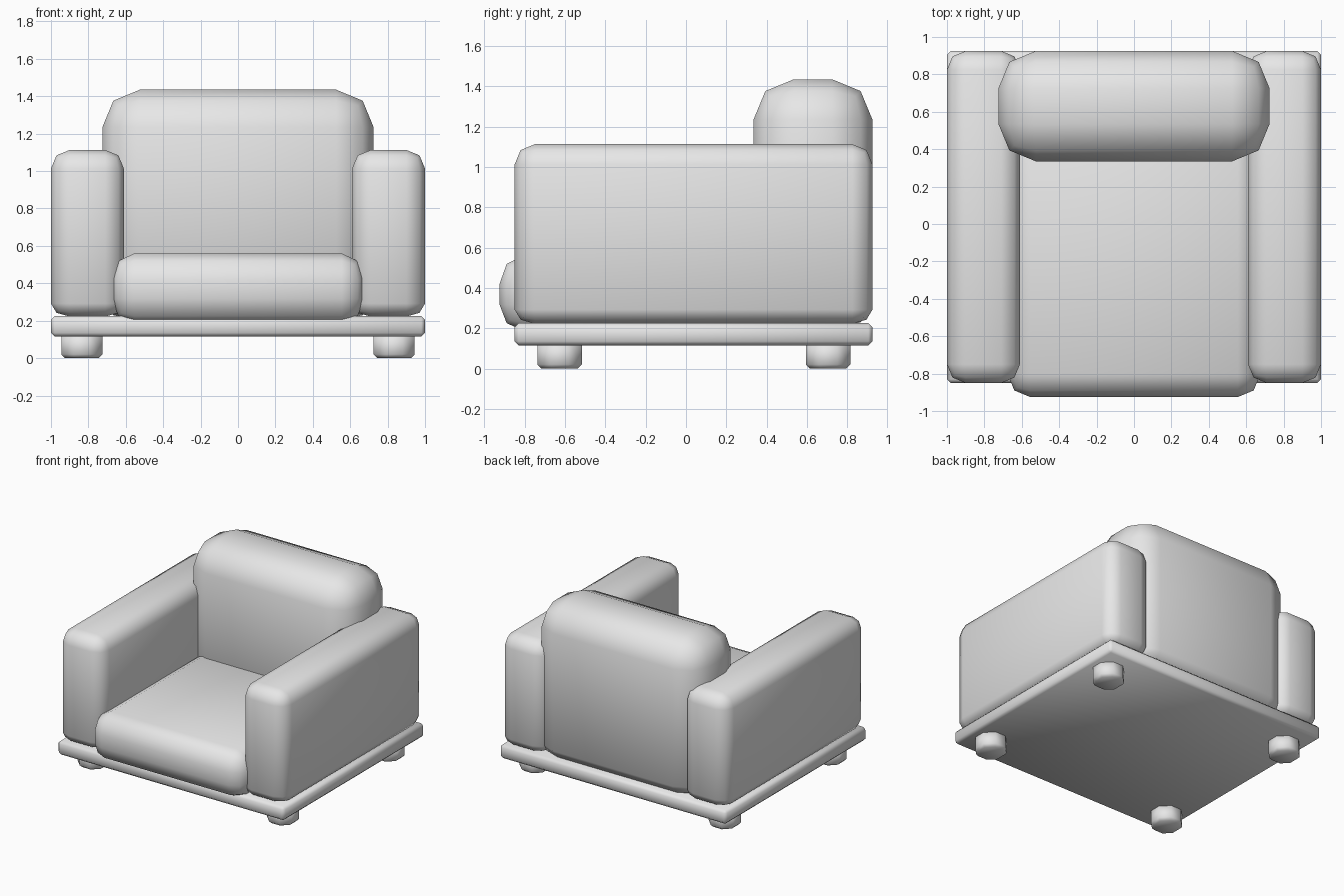
import bpy
import bmesh
from mathutils import Vector

if "Cube" in bpy.data.objects:
    bpy.data.objects.remove(bpy.data.objects["Cube"], do_unlink=True)

grey = bpy.data.materials.new("light_grey")
grey.use_nodes = True
grey.diffuse_color = (0.8, 0.8, 0.8, 1)
grey.node_tree.nodes["Principled BSDF"].inputs["Base Color"].default_value = (0.8, 0.8, 0.8, 1)


def finish(name, bm):
    for face in bm.faces:
        face.smooth = True
    mesh = bpy.data.meshes.new(name)
    bm.to_mesh(mesh)
    bm.free()
    mesh.materials.append(grey)
    obj = bpy.data.objects.new(name, mesh)
    bpy.context.collection.objects.link(obj)
    return obj


def rounded_box(name, low, high, radius, bottom, segments=2):
    """Box from low to high; radius per axis, with its own radius at the bottom."""
    bm = bmesh.new()
    bmesh.ops.create_cube(bm, size=2)
    bmesh.ops.bevel(bm, geom=bm.edges[:], offset=0.5, segments=segments,
                    profile=0.5, affect='EDGES')
    low, high = Vector(low), Vector(high)
    middle, half = (low + high) / 2, (high - low) / 2
    for v in bm.verts:
        for axis in range(3):
            c = v.co[axis]
            r = bottom if axis == 2 and c < 0 else radius[axis]
            inset = (1 - abs(c)) * 2 * r
            v.co[axis] = middle[axis] + (half[axis] - inset) * (1 if c > 0 else -1)
    return finish(name, bm)


# Base board
rounded_box("base", (-1, -0.85, 0.115), (1, 0.925, 0.225), (0.02, 0.02, 0.02), 0.02, 1)

# Cushions
rounded_box("seat_cushion", (-0.675, -0.925, 0.187), (0.675, 0.6, 0.56),
            (0.12, 0.12, 0.14), 0.13)
rounded_box("back_cushion", (-0.725, 0.335, 0.2), (0.725, 0.925, 1.435),
            (0.2, 0.2, 0.2), 0.1)

# Arms
for side, x in (("left", 0.805), ("right", -0.805)):
    rounded_box(side + "_arm", (x - 0.195, -0.85, 0.222), (x + 0.195, 0.925, 1.113),
                (0.1, 0.1, 0.1), 0.07)

# Eight-sided feet, rounded at the floor
for side, x in (("left", 0.835), ("right", -0.835)):
    for end, y in (("front", -0.627), ("back", 0.705)):
        bm = bmesh.new()
        bmesh.ops.create_cone(bm, cap_ends=True, segments=8, radius1=0.119,
                              radius2=0.119, depth=0.13)
        # Turn the feet so that flat sides face the front
        first = max(bm.verts, key=lambda v: v.co.x).co
        if abs(first.y) < 0.01:
            for v in bm.verts:
                v.co.xy = Vector((v.co.x - v.co.y, v.co.x + v.co.y)).normalized() * 0.119
                v.co.xy = Vector((v.co.x * 0.924 - v.co.y * 0.383,
                                  v.co.x * 0.383 + v.co.y * 0.924))
        rim = [e for e in bm.edges if all(v.co.z < 0 for v in e.verts)]
        bmesh.ops.bevel(bm, geom=rim, offset=0.02, segments=1, affect='EDGES')
        foot = finish(f"{end}_{side}_foot", bm)
        foot.location = (x, y, 0.065)
